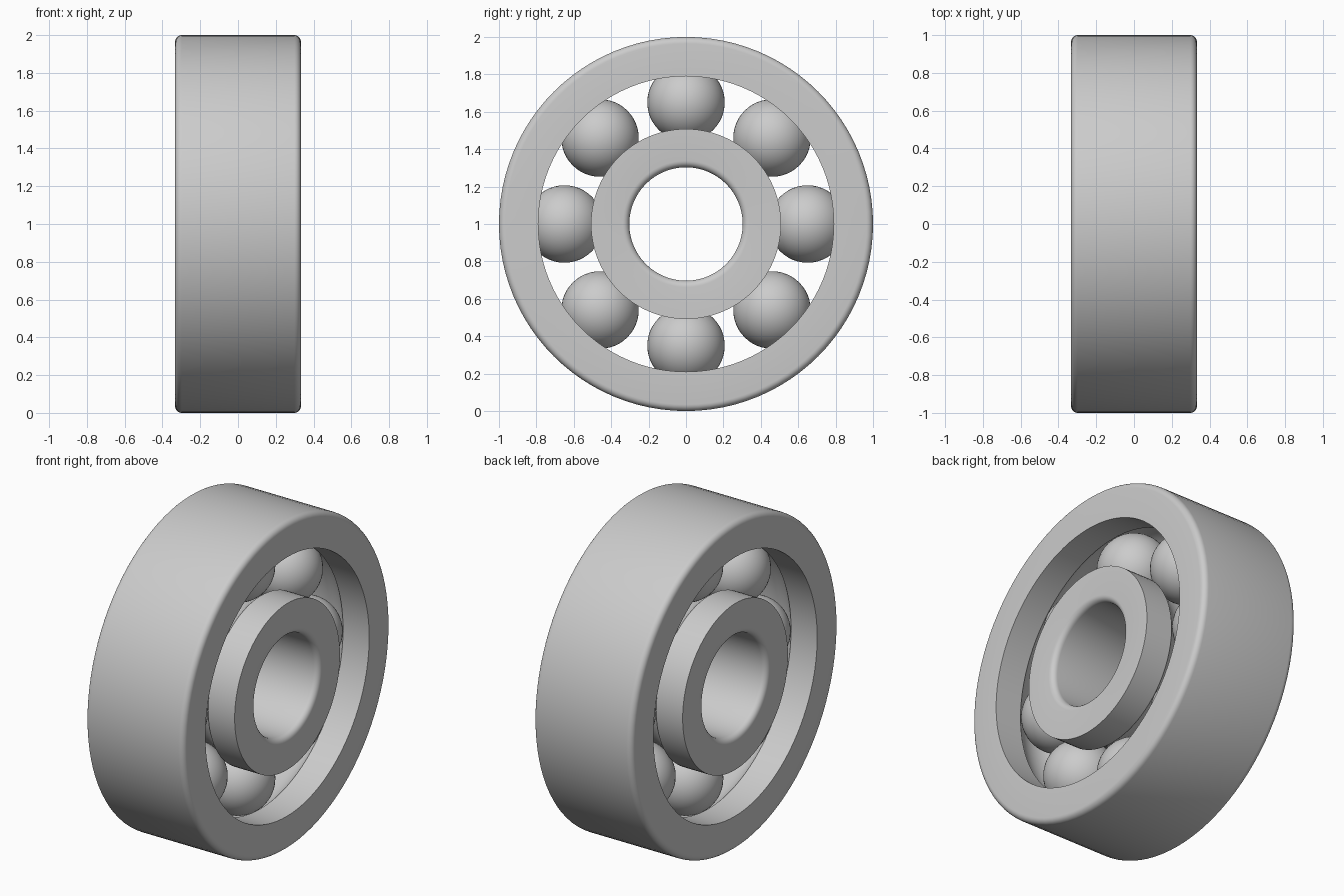
import bpy, bmesh
from math import pi, sin, cos, asin
from mathutils import Matrix, Vector

if "Cube" in bpy.data.objects:
    bpy.data.objects.remove(bpy.data.objects["Cube"])

HALF = 0.333       # half the width
PITCH = 0.65       # radius of the ball circle
BALL = 0.207       # ball radius
GROOVE = 0.21      # raceway radius
FILLET = 0.035
CENTRE = Vector((0, 0, 1))

steel = bpy.data.materials.new("steel grey")
steel.use_nodes = True
colour = (0.6, 0.6, 0.6, 1)
steel.diffuse_color = colour
steel.node_tree.nodes["Principled BSDF"].inputs["Base Color"].default_value = colour


def finish(name, bm):
    mesh = bpy.data.meshes.new(name)
    bm.to_mesh(mesh)
    bm.free()
    obj = bpy.data.objects.new(name, mesh)
    bpy.context.collection.objects.link(obj)
    mesh.materials.append(steel)
    bpy.ops.object.select_all(action='DESELECT')
    obj.select_set(True)
    bpy.context.view_layer.objects.active = obj
    bpy.ops.object.shade_smooth_by_angle(angle=pi / 6)
    return obj


def arc(x, r, radius, start, end, steps):
    """Points (x, r) along an arc in the half section."""
    return [(x + radius * cos(start + (end - start) * i / steps),
             r + radius * sin(start + (end - start) * i / steps))
            for i in range(steps + 1)]


def race(name, plain, rim, side, segments=96):
    """Ring with a filleted plain wall and a grooved wall facing the balls."""
    reach = asin(abs(rim - PITCH) / GROOVE)
    bed = plain - side * FILLET
    section = arc(HALF - FILLET, bed, FILLET, 0, side * pi / 2, 6)
    section += arc(FILLET - HALF, bed, FILLET, side * pi / 2, side * pi, 6)
    section += [(-HALF, rim)]
    section += arc(0, PITCH, GROOVE, side * (pi - reach), side * reach, 20)
    section += [(HALF, rim)]
    bm = bmesh.new()
    rings = [[bm.verts.new(CENTRE + Vector((x, r * sin(a), r * cos(a))))
              for x, r in section]
             for a in (2 * pi * k / segments for k in range(segments))]
    for k in range(segments):
        here, after = rings[k - 1], rings[k]
        for i in range(len(section)):
            bm.faces.new((here[i - 1], here[i], after[i], after[i - 1]))
    bmesh.ops.recalc_face_normals(bm, faces=bm.faces)
    finish(name, bm)


# Rings
race("outer_ring", 1.0, 0.79, 1)
race("inner_ring", 0.303, 0.508, -1)

# Balls
for k in range(8):
    a = k * pi / 4
    bm = bmesh.new()
    bmesh.ops.create_uvsphere(bm, u_segments=48, v_segments=24, radius=BALL)
    ball = finish(f"ball_{k + 1}", bm)
    ball.location = CENTRE + PITCH * Vector((0, sin(a), cos(a)))
